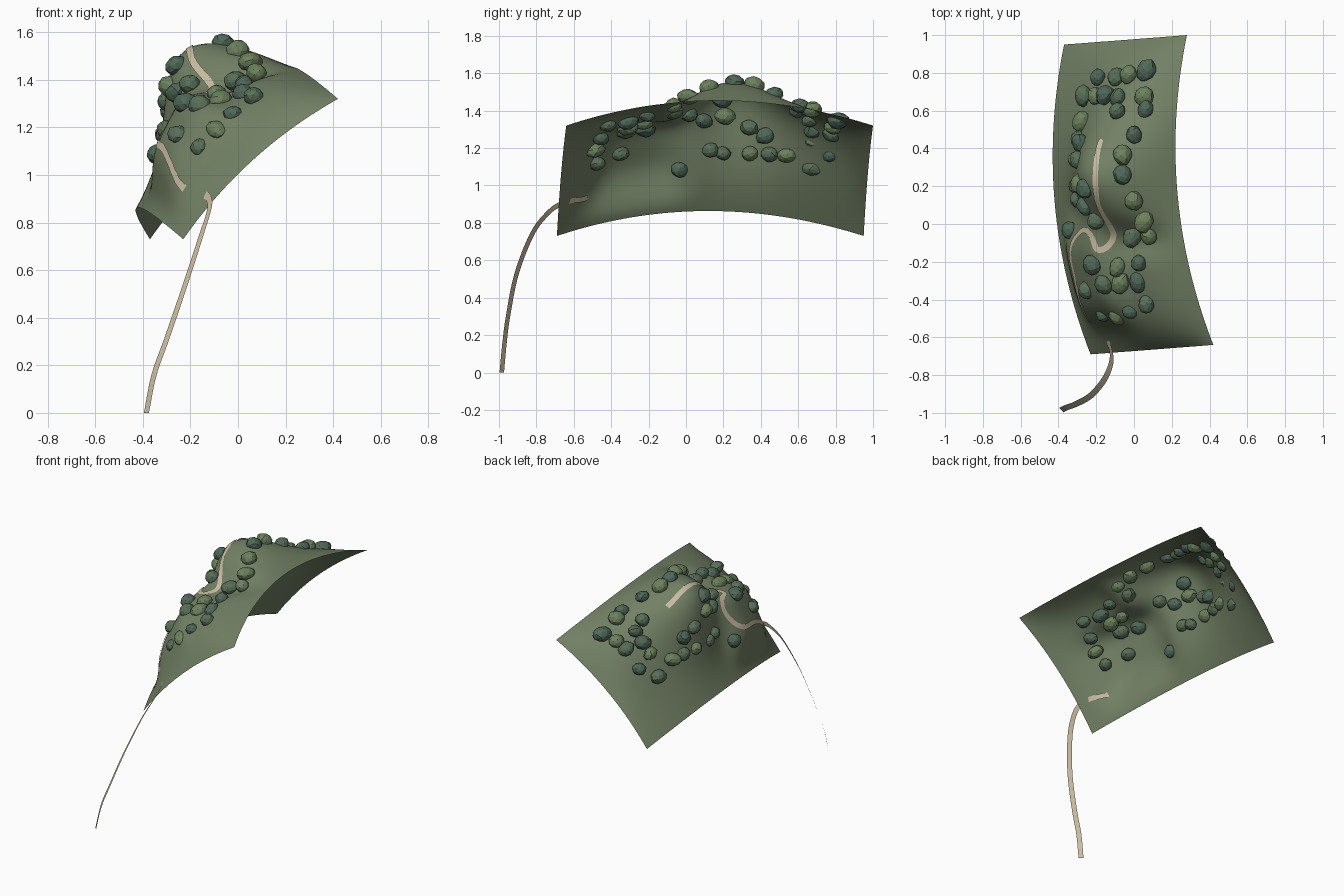
import bpy, bmesh, math, random
from mathutils import Vector
from mathutils.bvhtree import BVHTree

if "Cube" in bpy.data.objects:
    bpy.data.objects.remove(bpy.data.objects["Cube"])

random.seed(4)


def material(name, rgb):
    m = bpy.data.materials.new(name)
    m.diffuse_color = (*rgb, 1)
    m.use_nodes = True
    m.node_tree.nodes["Principled BSDF"].inputs["Base Color"].default_value = m.diffuse_color
    return m


def add_mesh(name, verts, faces, mat, smooth):
    me = bpy.data.meshes.new(name)
    me.from_pydata(verts, [], faces)
    me.materials.append(mat)
    me.polygons.foreach_set("use_smooth", [smooth] * len(me.polygons))
    ob = bpy.data.objects.new(name, me)
    bpy.context.collection.objects.link(ob)
    return ob


# Hillside: tilted arched sheet with a hill, a lower shoulder and a valley
CENTRE = Vector((0.025, 0.155, 1.025))
HALF_U = Vector((0.325, 0.025, 0.295))
HALF_V = Vector((-0.07, 0.82, 0.0))
NORMAL = HALF_U.cross(HALF_V).normalized()


def bell(x, centre, width, power=2):
    return math.exp(-abs((x - centre) / width) ** power)


def hillside(u, v):
    arch = 0.18 * (1 - v * v) + 0.05 * (1 - u * u)
    hill = bell(u, 0.35, 0.7) * (0.21 * bell(v, 0.15, 0.34) + 0.10)
    shoulder = 0.12 * bell(u, -0.3, 0.5, 4) * bell(v, -0.5, 0.33, 4)
    valley = 0.06 * bell(u, 0.5, 0.4) * bell(v, -0.28, 0.12)
    fade = (1 - abs(u) ** 7) * (1 - v ** 8)
    return CENTRE + HALF_U * u + HALF_V * v + NORMAL * (
        arch + fade * (hill + shoulder - valley))


NU, NV = 48, 80
verts = [hillside(2 * i / NU - 1, 2 * j / NV - 1)
         for j in range(NV + 1) for i in range(NU + 1)]
faces = []
for j in range(NV):
    for i in range(NU):
        a = j * (NU + 1) + i
        faces.append((a, a + 1, a + NU + 2, a + NU + 1))
add_mesh("hillside", verts, faces, material("grass", (0.17, 0.22, 0.13)), True)
tree = BVHTree.FromPolygons(verts, faces)


def snap(p):
    loc, nor, _, _ = tree.find_nearest(Vector(p))
    return loc, nor


# Path: flat ribbon rising from the ground, then winding over the hill
LOOSE = [(-.385, -.985, 0), (-.353, -.970, .16), (-.30, -.95, .31), (-.225, -.905, .53),
         (-.155, -.82, .745), (-.12, -.73, .86), (-.125, -.66, .905), (-.15, -.60, .92)]
WINDING = [(-.21, -.50, .94), (-.275, -.40, 1.05), (-.31, -.28, 1.11),
           (-.325, -.15, 1.13), (-.32, -.07, 1.19), (-.28, -.03, 1.275),
           (-.24, -.06, 1.34), (-.20, -.135, 1.35), (-.14, -.12, 1.36),
           (-.11, -.05, 1.37), (-.17, .10, 1.45), (-.21, .28, 1.55), (-.20, .48, 1.49)]


def catmull(points, steps):
    p = [Vector(q) for q in points]
    p = [2 * p[0] - p[1]] + p + [2 * p[-1] - p[-2]]
    out = []
    for k in range(1, len(p) - 2):
        a, b, c, d = p[k - 1:k + 3]
        for s in range(steps):
            t = s / steps
            out.append(0.5 * (2 * b + (c - a) * t + (2 * a - 5 * b + 4 * c - d) * t * t
                              + (3 * b - a - 3 * c + d) * t ** 3))
    return out + [p[-2]]


STEPS = 6
line = catmull(LOOSE + WINDING, STEPS)
free = (len(LOOSE) - 1) * STEPS
normals = []
for k, p in enumerate(line):
    loc, nor = snap(p)
    foot = Vector((-0.75, -0.66, 0.0))
    blend = min(1, k / free) ** 3
    normals.append(foot.lerp(nor, blend).normalized())
    if k > free:
        lift = -0.008 if k < free + STEPS else 0.005
        settle = min(1, (k - free) / STEPS)
        line[k] = p.lerp(loc + nor * lift, settle)
rverts = []
for k, p in enumerate(line):
    tangent = line[min(k + 1, len(line) - 1)] - line[max(k - 1, 0)]
    side = tangent.cross(normals[k]).normalized() * 0.016
    if k == 0:
        side.z = 0
    rverts += [p - side, p + side]
rfaces = [(2 * k, 2 * k + 1, 2 * k + 3, 2 * k + 2) for k in range(len(line) - 1)]
add_mesh("path", rverts, rfaces, material("sand", (0.60, 0.52, 0.37)), True)

# Bushes: faceted lumps half sunk in the hillside, as (x, y, z)
BUSHES = [
    (-.22, .79, 1.18), (-.11, .79, 1.29), (-.04, .80, 1.33), (.06, .82, 1.36),
    (-.30, .69, 1.11), (-.25, .70, 1.26), (-.18, .70, 1.32), (-.10, .68, 1.37),
    (.05, .68, 1.42), (.06, .61, 1.43), (-.10, .61, 1.42), (-.30, .55, 1.17),
    (0, .47, 1.49), (-.30, .45, 1.17), (-.30, .34, 1.17), (-.29, .43, 1.27),
    (-.30, .34, 1.31), (-.06, .37, 1.55), (-.06, .26, 1.56), (-.30, .20, 1.17),
    (-.28, .21, 1.37), (-.26, .19, 1.46), (-.30, .13, 1.19), (0, .12, 1.53),
    (-.27, .09, 1.35), (-.21, .01, 1.39), (.05, 0, 1.49), (-.35, -.03, 1.09),
    (-.02, -.09, 1.42), (.07, -.08, 1.45), (-.23, -.22, 1.31), (-.25, -.35, 1.17),
    (-.09, -.23, 1.35), (.02, -.21, 1.39), (-.16, -.32, 1.29), (-.07, -.31, 1.31),
    (.02, -.31, 1.34), (-.15, -.46, 1.11), (-.08, -.47, 1.18), (-.02, -.45, 1.24),
    (.06, -.43, 1.34)]
greens = [material("bush_dark", (0.08, 0.14, 0.10)),
          material("bush_mid", (0.10, 0.16, 0.10)),
          material("bush_light", (0.15, 0.22, 0.11))]
for n, spot in enumerate(BUSHES):
    loc, nor = snap(spot)
    # stay near the marked position, pulled partly onto the sheet
    at = Vector(spot).lerp(loc, 0.6) - nor * 0.002
    size = random.uniform(0.044, 0.056)
    stretch = Vector((random.uniform(.85, .98), random.uniform(.95, 1.2),
                      random.uniform(.78, .92)))
    bm = bmesh.new()
    bmesh.ops.create_icosphere(bm, subdivisions=2, radius=size)
    for v in bm.verts:
        v.co = v.co * stretch * random.uniform(0.92, 1.04)
    bmesh.ops.convex_hull(bm, input=bm.verts)
    bmesh.ops.delete(bm, geom=[v for v in bm.verts if not v.link_faces], context='VERTS')
    me = bpy.data.meshes.new("bush")
    bm.to_mesh(me)
    bm.free()
    me.materials.append(greens[n % 3])
    ob = bpy.data.objects.new(f"bush_{n + 1:02d}", me)
    ob.location = at
    ob.rotation_euler = (random.uniform(-.4, .4), random.uniform(-.4, .4),
                         random.uniform(-.5, .5))
    bpy.context.collection.objects.link(ob)
